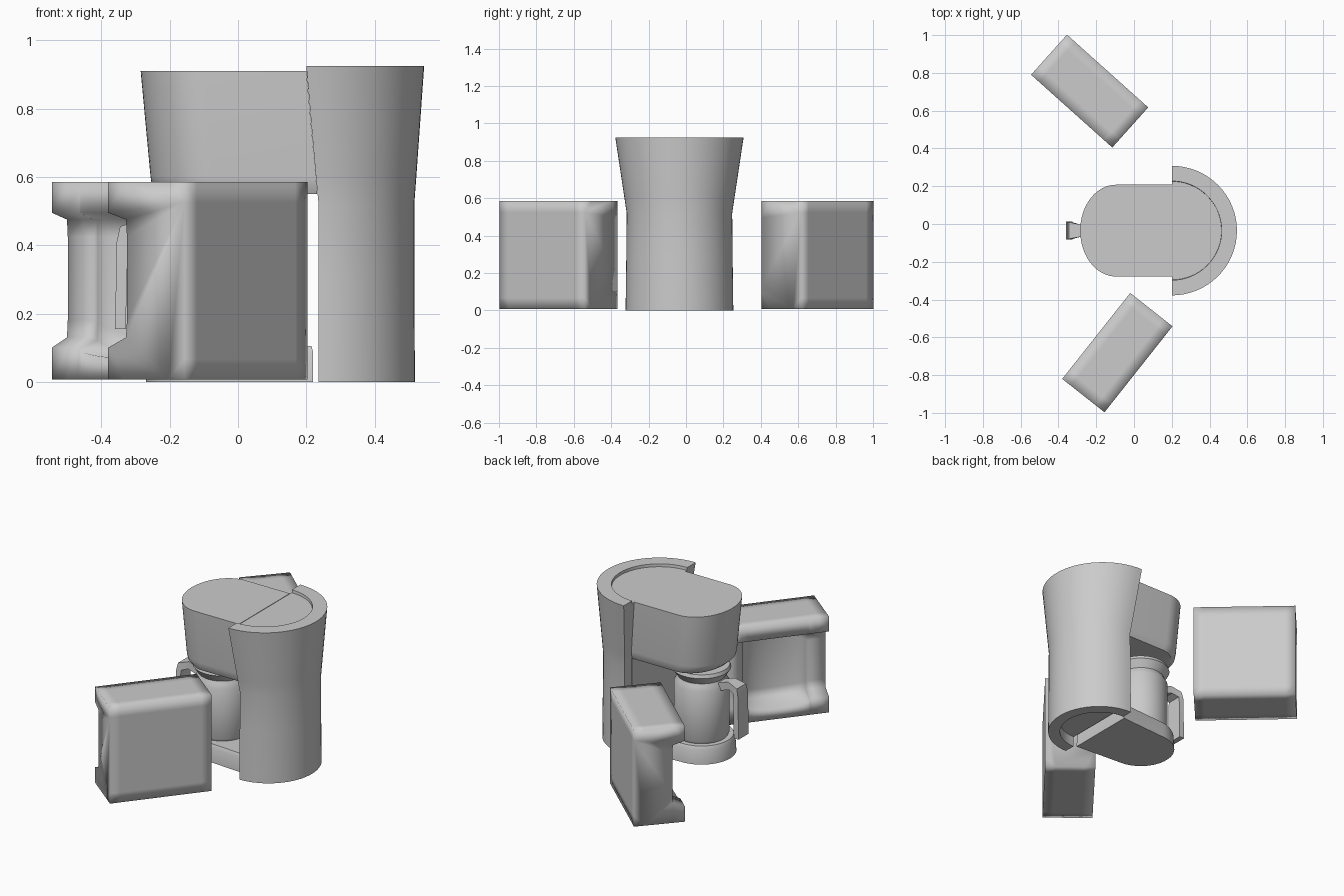
import bpy, bmesh, math
from mathutils import Vector

if "Cube" in bpy.data.objects:
    bpy.data.objects.remove(bpy.data.objects["Cube"])

CY = -0.035  # centre line of the machine


def make(name, verts, faces, angle=35):
    me = bpy.data.meshes.new(name)
    me.from_pydata(verts, [], faces)
    bm = bmesh.new()
    bm.from_mesh(me)
    bmesh.ops.recalc_face_normals(bm, faces=bm.faces)
    bm.to_mesh(me)
    bm.free()
    ob = bpy.data.objects.new(name, me)
    bpy.context.collection.objects.link(ob)
    bpy.ops.object.select_all(action='DESELECT')
    ob.select_set(True)
    bpy.context.view_layer.objects.active = ob
    bpy.ops.object.shade_smooth_by_angle(angle=math.radians(angle))
    return ob


def loft(name, rings, angle=35):
    """Skin a stack of closed rings and cap both ends."""
    n = len(rings[0])
    verts = [p for r in rings for p in r]
    faces = [(i * n + j, i * n + (j + 1) % n, (i + 1) * n + (j + 1) % n, (i + 1) * n + j)
             for i in range(len(rings) - 1) for j in range(n)]
    faces += [tuple(range(n)), tuple(range((len(rings) - 1) * n, len(rings) * n))]
    return make(name, verts, faces, angle)


def arc(cx, rx, ry, z, a0, a1, n=32):
    out = []
    for i in range(n + 1):
        a = math.radians(a0 + (a1 - a0) * i / n)
        out.append((cx + rx * math.cos(a), CY + ry * math.sin(a), z))
    return out


# rear housing: thick half-round shell, narrow below and flared above
levels = [(0, .235, .283, .288), (.3, .235, .281, .284), (.52, .236, .28, .282),
          (.60, .228, .294, .294), (.925, .20, .345, .343)]
loft("rear_housing", [arc(x, rx, ry, z, -90, 90) + arc(x, rx * .765, ry * .765, z, 90, -90)
                      for z, x, rx, ry in levels])

# water tank inside the shell
tank = [(.06, .236, .216), (.52, .236, .214), (.60, .229, .224), (.908, .201, .262)]
loft("water_tank", [arc(x, r, r, z, -90, 90) for z, x, r in tank])

# brewing head overhanging the jug
head = [(.55, .232, -.06, .165, .215), (.575, .23, -.07, .182, .226),
        (.60, .228, -.075, .181, .229), (.91, .20, -.095, .19, .243)]
loft("brew_head", [[(xb, CY - w, z), (xb, CY + w, z)] + arc(xf, rx, w, z, 90, 270)
                   for z, xb, xf, rx, w in head], 50)

# base plate with a rounded front
base = [(0, .22, .19), (.085, .22, .185), (.105, .215, .175)]
loft("base_plate", [[(xb, CY - r - .02, z), (xb, CY + r + .02, z)] + arc(-.08, r, r, z, 90, 270)
                    for z, xb, r in base])

# jug, neck and lid
jug = [(.105, .145), (.12, .152), (.42, .152), (.445, .138), (.46, .132), (.505, .162), (.525, .155)]
loft("jug", [arc(-.08, r, r, z, 0, 352.5, 47) for z, r in jug])

# hooked jug handle, with a wider outer face
path = [(-.215, .405, -.215, .455, .032), (-.285, .43, -.28, .475, .032),
        (-.325, .415, -.345, .455, .044), (-.325, .38, -.355, .41, .048),
        (-.328, .155, -.36, .155, .048)]
loft("jug_handle", [[(xi, CY + w, zi), (xo, CY + w, zo), (xo, CY - w, zo), (xi, CY - w, zi)]
                    for xi, zi, xo, zo, w in path], 20)


def side_block(name, a, b, out):
    """Upright block; its inner face is recessed, open at end a, with a round bowl in the middle."""
    a, b, out = Vector(a), Vector(b), Vector(out)
    rings = []
    for t in [0, .1] + [.18 + .32 * (1 - math.cos(math.pi * i / 20)) for i in range(21)] + [.9, 1]:
        p = a.lerp(b, t)
        s = math.sqrt(max(0, 1 - ((t - .5) / .32) ** 2))
        d = (.07 if t < .8 else .07 * max(0, (.9 - t) / .1)) + .09 * s
        lo = .13 - .055 * s
        prof = [(0, .007), (0, .10 - .03 * s), (d * .95, lo), (d, lo + .05), (d, .425),
                (d * .95, .475), (0, .495), (0, .585), (.06, .585), (.225, .585), (.285, .585),
                (.285, .525), (.285, .067), (.285, .007), (.225, .007), (.06, .007)]
        rings.append([(p.x + out.x * k, p.y + out.y * k, z) for k, z in prof])
    return loft(name, rings, 180)


# two recessed blocks standing either side
side_block("front_side_block", (-.38, -.82), (-.02, -.365), (.785, -.62))
side_block("back_side_block", (-.545, .79), (-.115, .405), (.667, .745))
